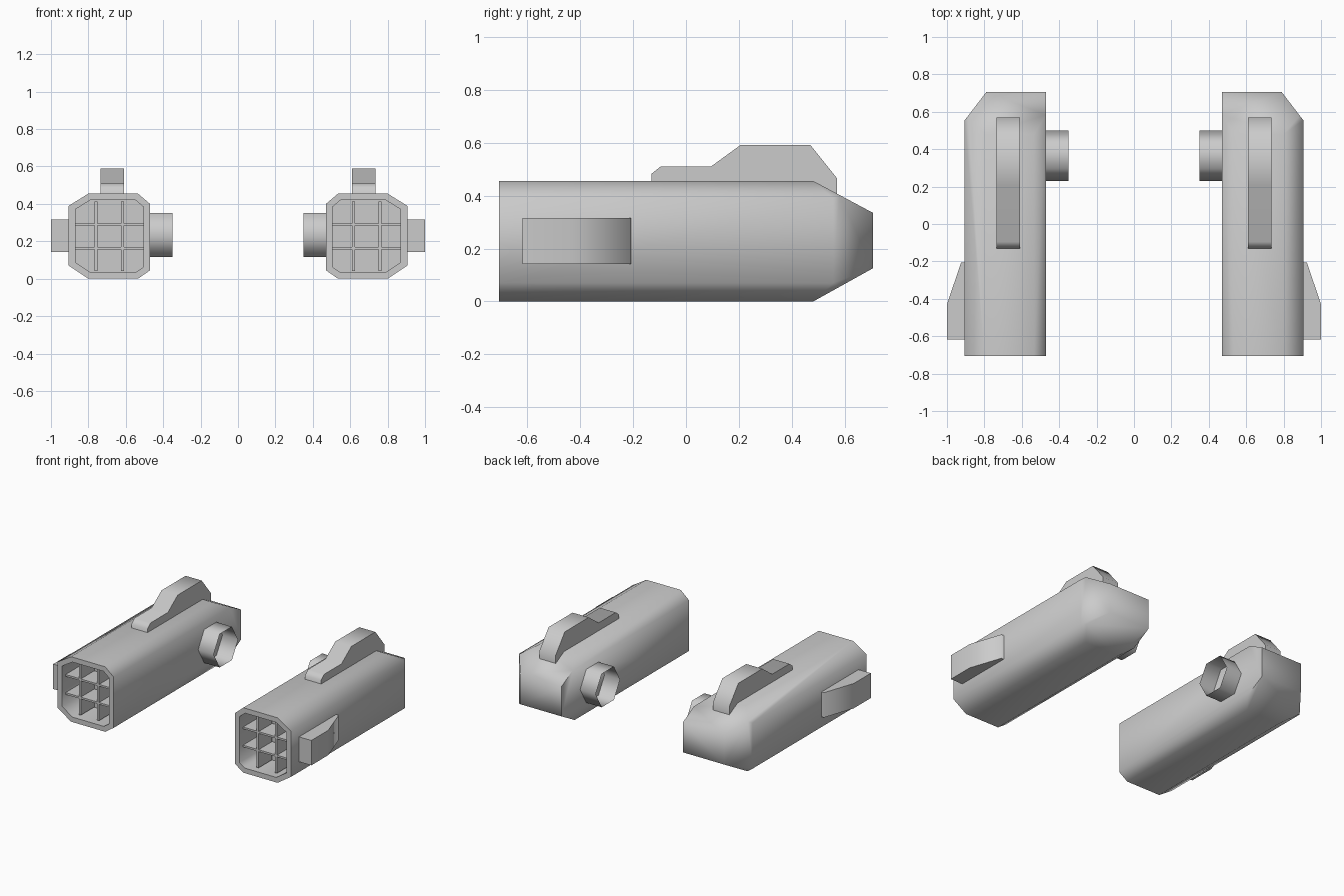
import bpy, bmesh, math
from mathutils import Vector, Matrix

if "Cube" in bpy.data.objects:
    bpy.data.objects.remove(bpy.data.objects["Cube"])


def finish(name, bm, angle=75):
    """Turn a bmesh (built for the +x side) into a smooth, mirrored object."""
    bmesh.ops.recalc_face_normals(bm, faces=bm.faces)
    me = bpy.data.meshes.new(name)
    bm.to_mesh(me)
    bm.free()
    ob = bpy.data.objects.new(name, me)
    bpy.context.collection.objects.link(ob)
    bpy.ops.object.select_all(action='DESELECT')
    ob.select_set(True)
    bpy.context.view_layer.objects.active = ob
    bpy.ops.object.shade_smooth_by_angle(angle=math.radians(angle))
    mod = ob.modifiers.new("Mirror", 'MIRROR')
    mod.use_mirror_merge = False
    return ob


def prism(points, offset):
    """Extrude a closed outline along an offset vector."""
    bm = bmesh.new()
    face = bm.faces.new([bm.verts.new(p) for p in points])
    ext = bmesh.ops.extrude_face_region(bm, geom=[face], use_keep_orig=True)
    verts = [g for g in ext["geom"] if isinstance(g, bmesh.types.BMVert)]
    bmesh.ops.translate(bm, verts=verts, vec=offset)
    bmesh.ops.recalc_face_normals(bm, faces=bm.faces)
    return bm


# Pod body: octagonal prism with its tail cut by three sloping planes
outline = [(.535, 0), (.80, 0), (.905, .07), (.905, .39),
           (.80, .455), (.535, .455), (.47, .40), (.47, .045)]
bm = prism([(x, -.705, z) for x, z in outline], (0, 1.41, 0))
for co, no in [((0, .48, .455), (0, .12, .225)),
               ((0, .48, 0), (0, .125, -.225)),
               ((.905, .555, 0), (.15, .115, 0))]:
    bmesh.ops.bisect_plane(bm, geom=bm.verts[:] + bm.edges[:] + bm.faces[:],
                           plane_co=co, plane_no=Vector(no).normalized(),
                           clear_outer=True)
    bmesh.ops.holes_fill(bm, edges=[e for e in bm.edges if e.is_boundary], sides=0)

# Open intake recess at the front
bm.normal_update()
front = min(bm.faces, key=lambda f: f.calc_center_median().y)
bmesh.ops.inset_individual(bm, faces=[front], thickness=.035, use_even_offset=True)
ext = bmesh.ops.extrude_face_region(bm, geom=[front])
bmesh.ops.translate(bm, vec=(0, .2, 0),
                    verts=[g for g in ext["geom"] if isinstance(g, bmesh.types.BMVert)])
if front.is_valid:
    bmesh.ops.delete(bm, geom=[front], context='FACES_ONLY')
finish("pod_body", bm)

# Intake grille plates
bm = bmesh.new()
plates = [((x, -.59, .2275), (.015, .15, .37)) for x in (.618, .76)]
plates += [((.69, -.59, z), (.38, .15, .013)) for z in (.163, .29)]
for loc, size in plates:
    bmesh.ops.create_cube(bm, size=1, matrix=Matrix.Translation(loc) @ Matrix.Diagonal((*size, 1)))
finish("intake_grille", bm, 30)

# Stepped fin on top
fin = [(-.13, .42), (-.13, .482), (-.095, .51), (.095, .51),
       (.205, .59), (.47, .59), (.57, .465), (.57, .39)]
finish("top_fin", prism([(.61, y, z) for y, z in fin], (.125, 0, 0)))

# Wedge blister on the outer side
blister = [(.88, -.617), (1.0, -.617), (1.0, -.43), (.925, -.207), (.88, -.207)]
finish("side_blister", prism([(x, y, .142) for x, y in blister], (0, 0, .174)))

# Open hexagonal connector tube on the inner side
bm = bmesh.new()
ring = [bm.verts.new((.35, .365 + .135 * math.cos(i * math.pi / 3),
                      .234 + .135 * math.sin(i * math.pi / 3))) for i in range(6)]
edges = [bm.edges.new((ring[i], ring[(i + 1) % 6])) for i in range(6)]
ext = bmesh.ops.extrude_edge_only(bm, edges=edges)
bmesh.ops.translate(bm, vec=(.125, 0, 0),
                    verts=[g for g in ext["geom"] if isinstance(g, bmesh.types.BMVert)])
finish("connector_tube", bm)
